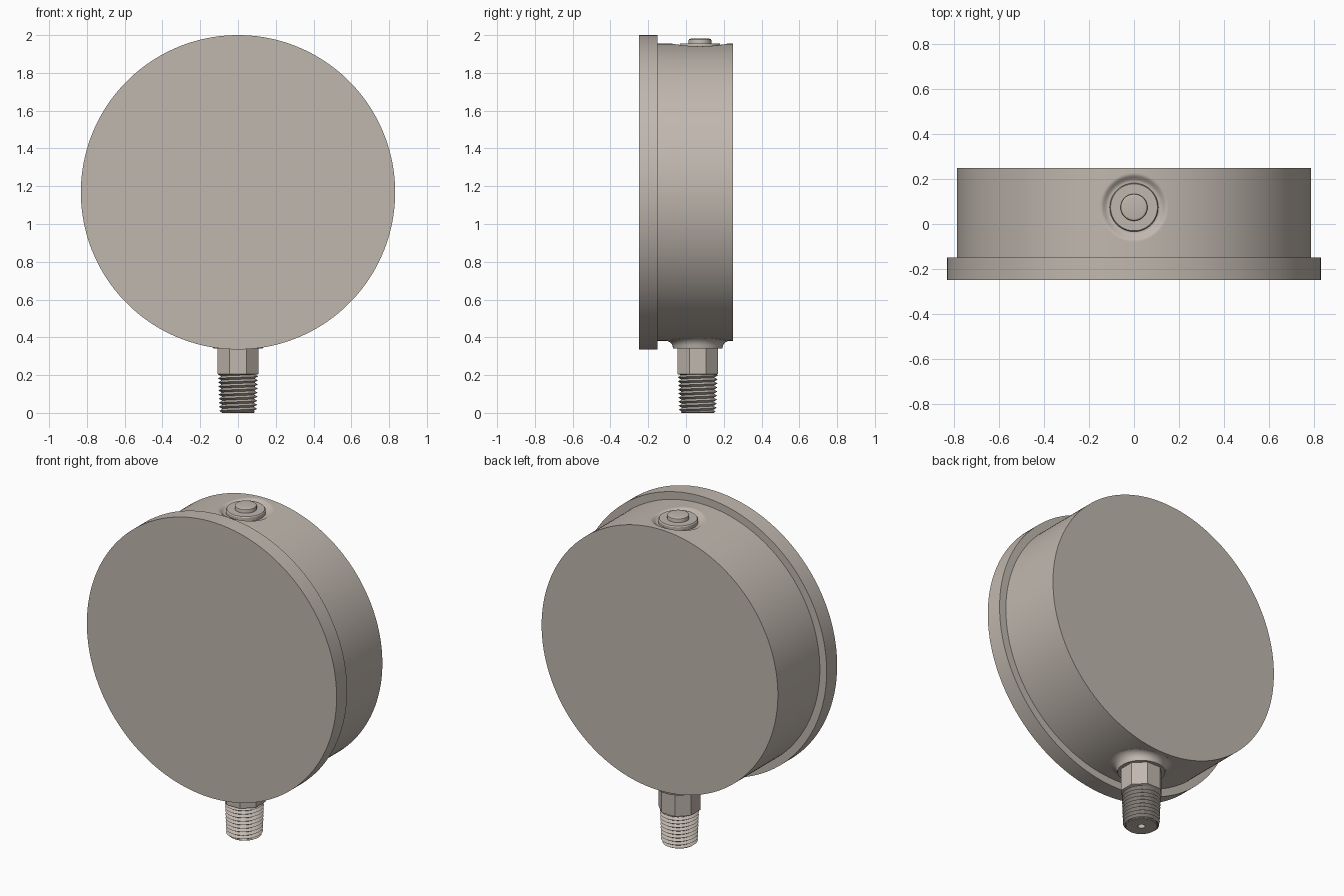
import bpy, bmesh, math
from math import cos, sin, pi, tau, sqrt, hypot

if "Cube" in bpy.data.objects:
    bpy.data.objects.remove(bpy.data.objects["Cube"])

CZ, R_BODY, R_BEZEL = 1.168, 0.787, 0.832      # dial centre height and radii
STEM_Y, PLUG_Y = 0.062, 0.074

metal = bpy.data.materials.new("warm_grey_metal")
metal.diffuse_color = (0.53, 0.476, 0.427, 1)
metal.use_nodes = True
metal.node_tree.nodes["Principled BSDF"].inputs["Base Color"].default_value = metal.diffuse_color


def finish(name, bm, angle=30):
    bmesh.ops.remove_doubles(bm, verts=bm.verts, dist=1e-5)
    bmesh.ops.recalc_face_normals(bm, faces=bm.faces)
    me = bpy.data.meshes.new(name)
    bm.to_mesh(me)
    bm.free()
    me.materials.append(metal)
    ob = bpy.data.objects.new(name, me)
    bpy.context.collection.objects.link(ob)
    bpy.ops.object.select_all(action='DESELECT')
    ob.select_set(True)
    bpy.context.view_layer.objects.active = ob
    bpy.ops.object.shade_smooth_by_angle(angle=math.radians(angle))
    return ob


def rings(bm, n, rows, point, cap_start=False, cap_end=False):
    """Skin rows of n points given by point(row, index)."""
    grid = [[bm.verts.new(point(row, i)) for i in range(n)] for row in rows]
    for a, b in zip(grid, grid[1:]):
        for i in range(n):
            j = (i + 1) % n
            bm.faces.new((a[i], a[j], b[j], b[i]))
    if cap_start:
        bm.faces.new(grid[0])
    if cap_end:
        bm.faces.new(grid[-1])


def lathe(name, profile, y, n=64, turn=0.0):
    """Closed solid of revolution about a vertical axis at (0, y)."""
    bm = bmesh.new()
    rings(bm, n, profile, lambda p, i: (
        p[0] * cos(tau * i / n + turn), y + p[0] * sin(tau * i / n + turn), p[1]), True, True)
    return finish(name, bm)


# Case with wide front bezel; finer mesh near the top carries the dished recess
DENSE, FINE, COARSE = 0.21, 56, 190
angles = [-DENSE + 2 * DENSE * i / FINE for i in range(FINE)]
angles += [DENSE + (tau - 2 * DENSE) * i / COARSE for i in range(COARSE)]


def case_point(p, i):
    r, y = p
    x, z = r * sin(angles[i]), CZ + r * cos(angles[i])
    if r == R_BODY and z > CZ:
        s = min(1, max(0, (0.149 - hypot(x, y - PLUG_Y)) / 0.034))
        z -= 0.02 * s * s * (3 - 2 * s)
    return x, y, z


bm = bmesh.new()
rows = [(R_BEZEL, -0.25), (R_BEZEL, -0.15), (R_BODY, -0.15)]
rows += [(R_BODY, -0.08 + 0.31 * k / 52) for k in range(53)] + [(R_BODY, 0.25)]
rings(bm, len(angles), rows, case_point, True, True)
finish("gauge_case", bm, 40)

# Filler plug: thin flange with a rounded button
lathe("plug_flange", [(0.108, 1.91), (0.108, 1.95), (0.104, 1.956)], PLUG_Y)
lathe("plug_button", [(0.06, 1.94), (0.06, 1.972), (0.0585, 1.977),
                      (0.055, 1.98), (0.05, 1.981)], PLUG_Y, 48)

# Collar blending the round case into the flat seat of the stem
M = 64


def collar_point(row, i):
    r, t = row
    x, y = r * cos(tau * i / M), r * sin(tau * i / M)
    z_case = CZ - sqrt(R_BODY ** 2 - x * x)
    return x, STEM_Y + y, z_case * (1 - t) + 0.341 * t


rows = [(0.168 - 0.036 * sin(a), 0.01 + 0.85 * (1 - cos(a)))
        for a in (pi / 2 * k / 6 for k in range(7))]
rows = [(0.165, -0.3)] + rows + [(0.13, 1.0)]
bm = bmesh.new()
rings(bm, M, rows, collar_point, True, True)
finish("stem_collar", bm)

# Eight-sided wrench section
lathe("wrench_flats", [(0.1165, 0.36), (0.1165, 0.206), (0.108, 0.202)], STEM_Y, 8, pi / 8)

# Tapered helical thread: V-shaped ridge, two rows of points per turn
PITCH, Z0, Z1, S = 0.0215, 0.004, 0.206, 48
bm = bmesh.new()


def thread_point(k, i):
    a = tau * i / S
    z = min(Z1, max(Z0, (k / 2 + i / S) * PITCH))
    tooth = abs(2 * ((z / PITCH - i / S) % 1.0) - 1)
    r = 0.1 + 0.007 * z / Z1 - 0.018 * (1 - tooth)
    r = min(r, 0.09 + z * 0.8)
    return r * cos(a), STEM_Y + r * sin(a), z


grid = [[bm.verts.new(thread_point(k, i)) for i in range(S + 1)]
        for k in range(-2, int(2 * Z1 / PITCH) + 3)]
for a, b in zip(grid, grid[1:]):
    for i in range(S):
        bm.faces.new((a[i], a[i + 1], b[i + 1], b[i]))
bmesh.ops.dissolve_degenerate(bm, dist=1e-6, edges=bm.edges)
finish("stem_thread", bm)

# Bored end face of the stem
bm = bmesh.new()
rings(bm, S, [(0.08, 0.012), (0.089, 0.004), (0.085, 0.0), (0.02, 0.0), (0.02, 0.15)],
      lambda p, i: (p[0] * cos(tau * i / S), STEM_Y + p[0] * sin(tau * i / S), p[1]), False, True)
finish("stem_bore", bm)
